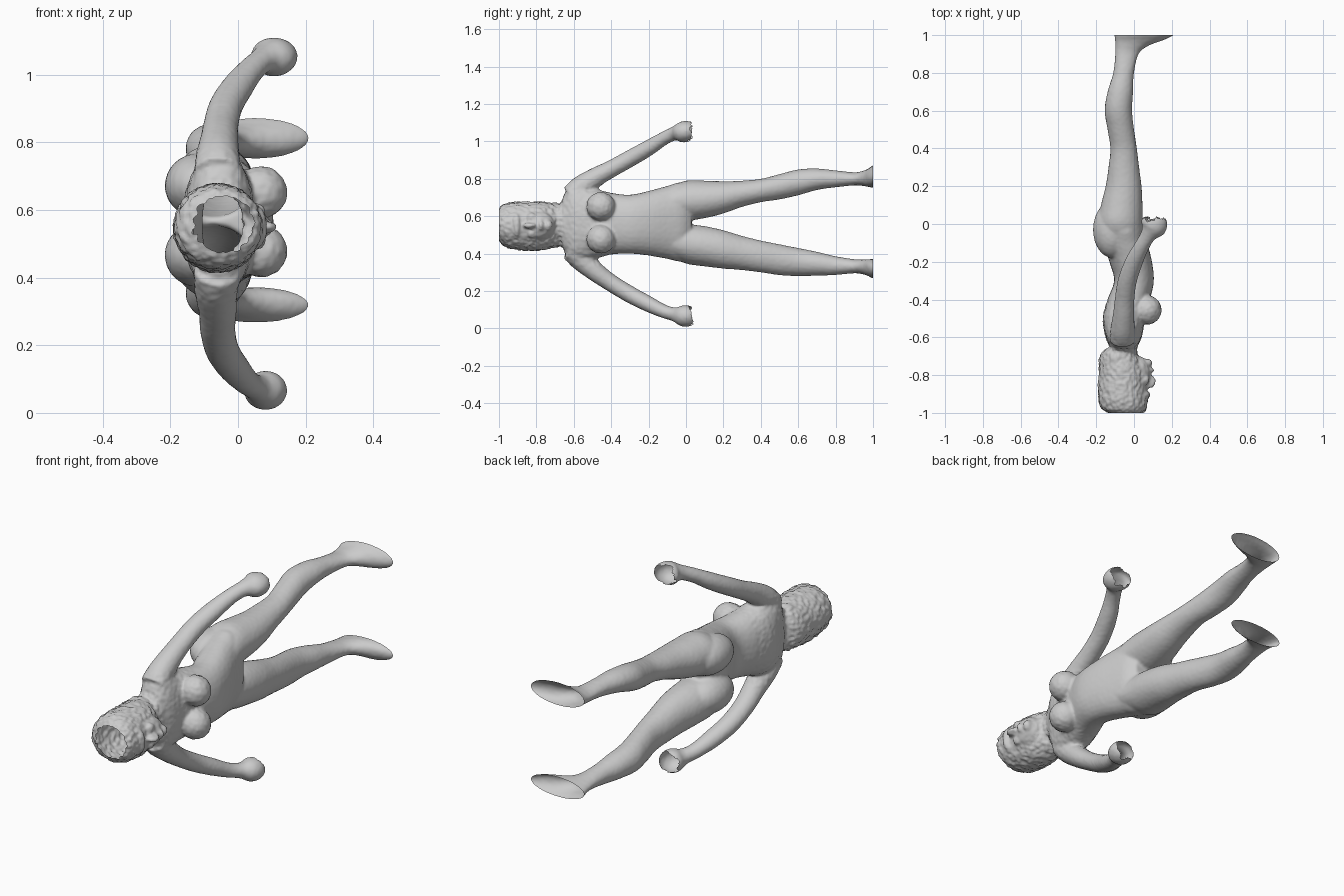
import bpy, bmesh, math, random
from mathutils import Vector, noise

random.seed(4)
bm = bmesh.new()


def spline(rows, steps=5):
    """Catmull-Rom through rows of numbers."""
    out = []
    for i in range(len(rows) - 1):
        p0, p1, p2, p3 = (rows[max(0, min(len(rows) - 1, i + k))] for k in (-1, 0, 1, 2))
        for s in range(steps):
            t = s / steps
            out.append([0.5 * (2 * b + (c - a) * t + (2 * a - 5 * b + 4 * c - d) * t * t
                               + (3 * b - a - 3 * c + d) * t ** 3)
                        for a, b, c, d in zip(p0, p1, p2, p3)])
    return out + [list(rows[-1])]


def loft(rows, follow=False, power=1.0, n=32):
    """Closed tube; rows are centre x, y, z and radii along x and z."""
    pts = spline(rows)
    rings = []
    for i, (x, y, z, rx, rz) in enumerate(pts):
        t = Vector((0, 1, 0))
        if follow:
            t = Vector(pts[min(i + 1, len(pts) - 1)][:3]) - Vector(pts[max(i - 1, 0)][:3])
            t.normalize()
        a = Vector((1, 0, 0))
        a = (a - t * a.dot(t)).normalized()
        b = a.cross(t)
        ring = []
        for k in range(n):
            c, s = math.cos(2 * math.pi * k / n), math.sin(2 * math.pi * k / n)
            c = math.copysign(abs(c) ** power, c)
            s = math.copysign(abs(s) ** power, s)
            ring.append(bm.verts.new(Vector((x, y, z)) + a * rx * c + b * rz * s))
        rings.append(ring)
    for r, q in zip(rings, rings[1:]):
        for k in range(n):
            bm.faces.new((r[k], r[(k + 1) % n], q[(k + 1) % n], q[k]))
    bm.faces.new(rings[0][::-1])
    bm.faces.new(rings[-1])


def section(y, x0, x1, z0, z1):
    return ((x0 + x1) / 2, y, (z0 + z1) / 2, (x1 - x0) / 2, (z1 - z0) / 2)


def blob(loc, size):
    r = bmesh.ops.create_uvsphere(bm, u_segments=24, v_segments=16, radius=1)
    for v in r["verts"]:
        v.co = Vector(loc) + Vector([c * s for c, s in zip(v.co, size)])


# Torso from neck to crotch
loft([section(*r) for r in (
    (-0.74, -0.12, 0.02, .49, .64), (-0.68, -0.13, 0.015, .48, .65),
    (-0.645, -0.13, 0.02, .40, .73), (-0.60, -0.15, 0.04, .355, .775),
    (-0.50, -0.165, 0.06, .37, .75), (-0.40, -0.14, 0.085, .395, .725),
    (-0.30, -0.105, 0.105, .40, .715), (-0.20, -0.13, 0.095, .39, .735),
    (-0.10, -0.16, 0.07, .372, .762), (-0.02, -0.15, 0.045, .36, .78),
    (0.03, -0.10, 0.01, .42, .72))], power=0.88)

# Chest and buttocks
for z in (.478, .652):
    blob((0.068, -0.455, z), (0.078, 0.078, 0.077))
for z in (.467, .672):
    blob((-0.115, -0.03, z), (0.102, 0.15, 0.096))

# Legs running into hollow feet
leg_x = ((-0.10, -0.16, 0.05), (0.0, -0.19, 0.045), (0.1, -0.175, 0.045), (0.2, -0.15, 0.04),
         (0.3, -0.135, 0.027), (0.4, -0.125, 0.015), (0.5, -0.14, 0.0), (0.6, -0.155, -0.01),
         (0.7, -0.14, -0.005), (0.8, -0.11, 0.0), (0.9, -0.10, 0.025), (0.945, -0.10, 0.08),
         (0.975, -0.102, 0.16), (1.0, -0.105, 0.21), (1.02, -0.105, 0.215))
near_z = ((.39, .54), (.347, .555), (.332, .547), (.32, .525), (.312, .495), (.30, .47),
          (.285, .45), (.28, .43), (.282, .41), (.286, .386), (.295, .37), (.29, .368),
          (.28, .37), (.267, .371), (.265, .372))
far_z = ((.59, .75), (.577, .79), (.59, .79), (.615, .787), (.65, .79), (.675, .80),
         (.69, .825), (.712, .85), (.74, .855), (.755, .845), (.765, .835), (.762, .842),
         (.757, .855), (.752, .872), (.75, .875))
for zs in (near_z, far_z):
    loft([section(*x, *z) for x, z in zip(leg_x, zs)])

# Arms, wrists and partly closed hands
far_arm = ((-0.06, -0.62, .71, .07, .055), (-0.06, -0.56, .755, .065, .062),
           (-0.055, -0.48, .81, .056, .052), (-0.05, -0.40, .853, .052, .046),
           (-0.035, -0.30, .908, .050, .045), (0.0, -0.20, .965, .047, .042),
           (0.04, -0.12, 1.015, .040, .036), (0.075, -0.06, 1.043, .042, .038),
           (0.10, -0.02, 1.05, .068, .056), (0.11, 0.015, 1.055, .068, .054),
           (0.115, 0.045, 1.055, .05, .042))
near_arm = ((-0.06, -0.62, .42, .07, .055), (-0.065, -0.56, .37, .065, .062),
            (-0.06, -0.48, .30, .056, .052), (-0.06, -0.40, .243, .052, .046),
            (-0.045, -0.30, .182, .050, .045), (-0.01, -0.20, .130, .047, .042),
            (0.025, -0.12, .092, .040, .036), (0.055, -0.06, .075, .042, .038),
            (0.075, -0.02, .068, .062, .056), (0.085, 0.015, .066, .062, .056),
            (0.09, 0.045, .066, .046, .042))
for arm in (far_arm, near_arm):
    loft(arm, follow=True)

# Head with hair, open at the crown
loft([section(*r) for r in (
    (-1.02, -0.10, 0.025, .50, .62), (-1.0, -0.13, 0.045, .475, .64),
    (-0.98, -0.17, 0.065, .445, .662), (-0.93, -0.187, 0.072, .425, .675),
    (-0.85, -0.19, 0.068, .415, .678), (-0.78, -0.185, 0.062, .418, .677),
    (-0.72, -0.185, 0.035, .43, .672), (-0.68, -0.17, 0.0, .435, .668),
    (-0.65, -0.13, -0.02, .46, .64))])
# Face: jaw, cheeks, brow, nose, lips, chin
for loc, size in (((0.02, -0.79, .55), (0.068, 0.092, 0.078)),
                  ((0.055, -0.905, .55), (0.032, 0.022, 0.065)),
                  ((0.085, -0.835, .55), (0.031, 0.036, 0.016)),
                  ((0.085, -0.775, .55), (0.022, 0.014, 0.028)),
                  ((0.068, -0.735, .55), (0.030, 0.022, 0.030)),
                  ((0.055, -0.825, .508), (0.028, 0.028, 0.026)),
                  ((0.055, -0.825, .592), (0.028, 0.028, 0.026))):
    blob(loc, size)

# Fuse all parts into one smooth skin
mesh = bpy.data.meshes.new("body_parts")
bmesh.ops.recalc_face_normals(bm, faces=bm.faces)
bm.to_mesh(mesh)
bm.free()
src = bpy.data.objects.new("body_parts", mesh)
bpy.context.collection.objects.link(src)
rm = src.modifiers.new("fuse", "REMESH")
rm.mode, rm.voxel_size = "VOXEL", 0.008
sm = src.modifiers.new("soften", "SMOOTH")
sm.factor, sm.iterations = 0.5, 5
fused = bpy.data.meshes.new_from_object(src.evaluated_get(bpy.context.evaluated_depsgraph_get()))
bpy.data.objects.remove(src)

bm = bmesh.new()
bm.from_mesh(fused)
bm.normal_update()

# Rough hair and faint scan roughness on the upper body
for v in bm.verts:
    x, y, z = v.co
    hair = y < -0.66 and not (x > 0.03 and abs(z - .55) < .075 and -0.92 < y)
    amp = 0.007 if hair else (0.0025 if y < -0.4 and .33 < z < .78 else 0.0006)
    v.co += v.normal * noise.noise(v.co * 55) * amp

# Cut open the crown and the soles
for s in (-1, 1):
    bmesh.ops.bisect_plane(bm, geom=bm.verts[:] + bm.edges[:] + bm.faces[:],
                           plane_co=(0, s, 0), plane_no=(0, s, 0), clear_outer=True)
# Ragged open ends of the hands
ragged = []
for f in bm.faces:
    c = f.calc_center_median()
    if abs(c.z - .56) > .4 and c.y > 0.027 + 0.022 * noise.noise(c * 30):
        ragged.append(f)
bmesh.ops.delete(bm, geom=ragged, context="FACES")
for f in bm.faces:
    f.smooth = True
bm.to_mesh(fused)
bm.free()
fused.name = "body"
body = bpy.data.objects.new("body", fused)
bpy.context.collection.objects.link(body)
